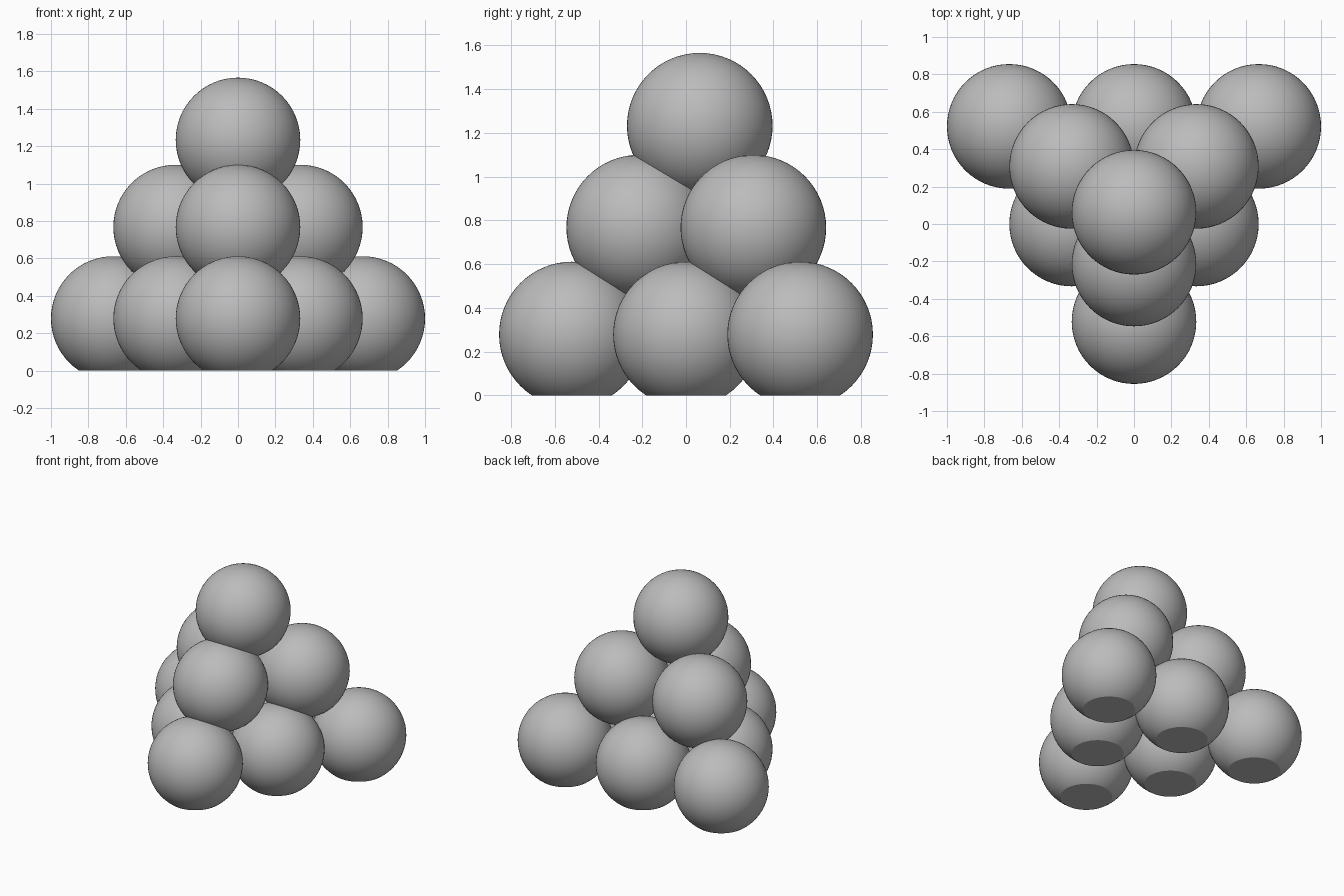
import bpy
import bmesh

RADIUS = 0.333
SPACING = 0.667          # distance between neighbours in a row
ROW_STEP = 0.522         # distance between rows in a layer

if "Cube" in bpy.data.objects:
    bpy.data.objects.remove(bpy.data.objects["Cube"], do_unlink=True)

# Plain grey material
grey = bpy.data.materials.new("stone_grey")
grey.use_nodes = True
colour = (0.5, 0.5, 0.5, 1.0)
grey.diffuse_color = colour
grey.node_tree.nodes["Principled BSDF"].inputs["Base Color"].default_value = colour


def add_ball(name, x, y, z):
    """Smooth ball, sliced flat where it meets the ground."""
    bm = bmesh.new()
    bmesh.ops.create_uvsphere(bm, u_segments=64, v_segments=32, radius=RADIUS)
    if z < RADIUS:
        cut = bmesh.ops.bisect_plane(
            bm, geom=bm.verts[:] + bm.edges[:] + bm.faces[:],
            plane_co=(0, 0, -z), plane_no=(0, 0, -1), clear_outer=True)
        rim = [e for e in cut["geom_cut"] if isinstance(e, bmesh.types.BMEdge)]
        bmesh.ops.contextual_create(bm, geom=rim)
    bmesh.ops.recalc_face_normals(bm, faces=bm.faces)
    mesh = bpy.data.meshes.new(name)
    bm.to_mesh(mesh)
    bm.free()
    mesh.materials.append(grey)
    ball = bpy.data.objects.new(name, mesh)
    ball.location = (x, y, z)
    bpy.context.collection.objects.link(ball)
    bpy.ops.object.select_all(action="DESELECT")
    ball.select_set(True)
    bpy.context.view_layer.objects.active = ball
    bpy.ops.object.shade_smooth_by_angle()


# Triangular layers: name, rows, y of the front ball, height of the centres
layers = [("base", 3, -0.522, 0.278),
          ("middle", 2, -0.214, 0.767),
          ("top", 1, 0.063, 1.233)]

for layer, rows, front_y, height in layers:
    for row in range(rows):
        for i in range(row + 1):
            add_ball(f"{layer}_ball_row{row + 1}_{i + 1}",
                     (i - row / 2) * SPACING, front_y + row * ROW_STEP, height)
